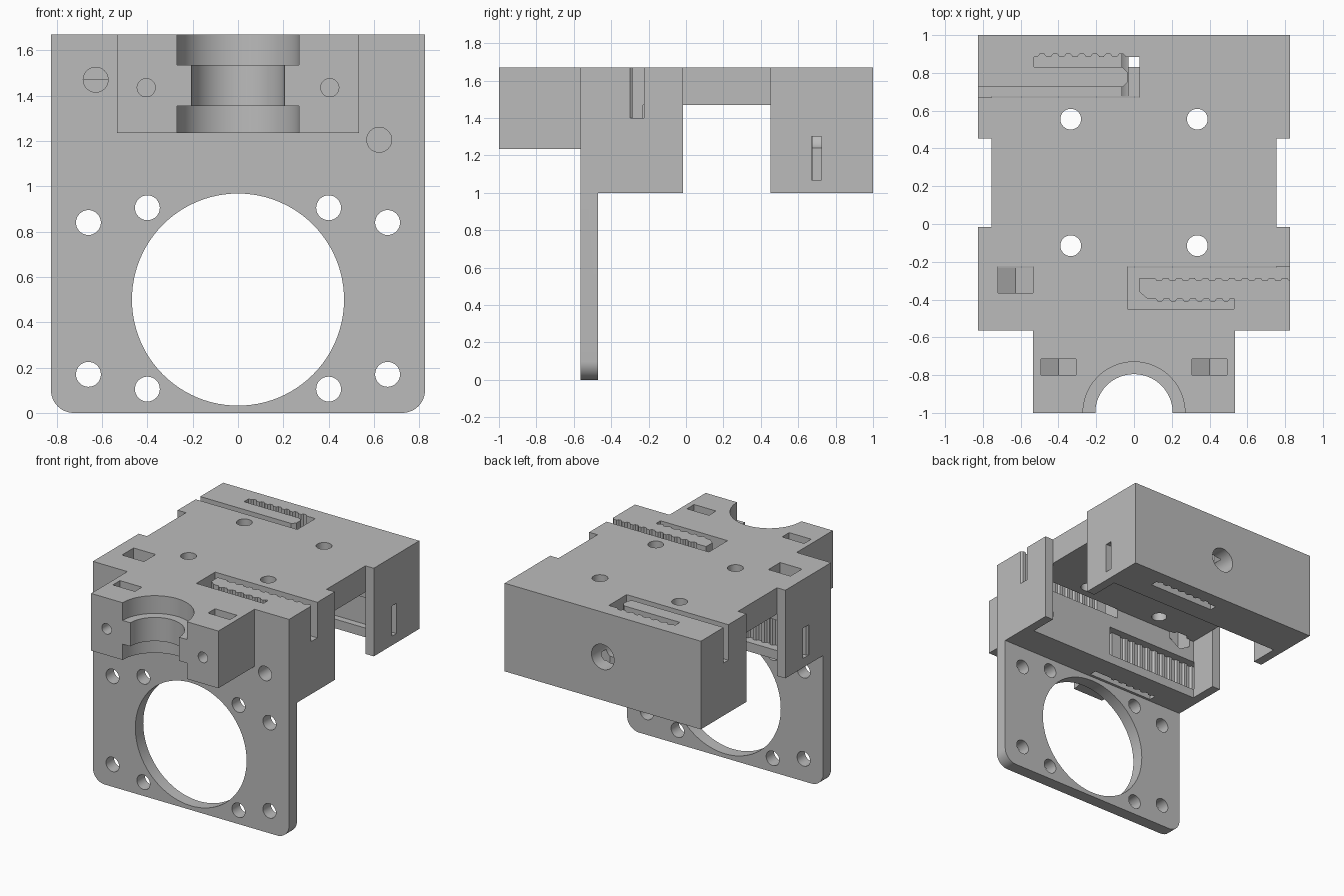
import bpy, bmesh, math
from mathutils import Vector

cube = bpy.data.objects.get("Cube")
if cube:
    bpy.data.objects.remove(cube)

grey = bpy.data.materials.new("plain_grey")
grey.use_nodes = True
GREY = (0.5, 0.5, 0.5, 1)
grey.diffuse_color = GREY
grey.node_tree.nodes["Principled BSDF"].inputs["Base Color"].default_value = GREY


def prism(name, pts, lo, hi, axis="z"):
    """Extrude an outline along z (x, y points) or along y (x, z points)."""
    place = (lambda p: (p[0], p[1], lo)) if axis == "z" else (lambda p: (p[0], lo, p[1]))
    step = Vector((0, 0, hi - lo)) if axis == "z" else Vector((0, hi - lo, 0))
    bm = bmesh.new()
    face = bm.faces.new([bm.verts.new(place(p)) for p in pts])
    top = bmesh.ops.extrude_face_region(bm, geom=[face])["geom"]
    bmesh.ops.translate(bm, vec=step, verts=[v for v in top if isinstance(v, bmesh.types.BMVert)])
    bmesh.ops.recalc_face_normals(bm, faces=bm.faces)
    mesh = bpy.data.meshes.new(name)
    bm.to_mesh(mesh)
    bm.free()
    mesh.materials.append(grey)
    obj = bpy.data.objects.new(name, mesh)
    bpy.context.scene.collection.objects.link(obj)
    return obj


def rect(x0, x1, y0, y1):
    return [(x0, y0), (x1, y0), (x1, y1), (x0, y1)]


def arc(cx, cy, r, start=0, end=360, n=64):
    full = end - start == 360
    steps = n if full else n + 1
    angles = [math.radians(start + (end - start) * i / n) for i in range(steps)]
    return [(cx + r * math.cos(a), cy + r * math.sin(a)) for a in angles]


def combine(target, tool, operation):
    mod = target.modifiers.new(operation, "BOOLEAN")
    mod.operation, mod.solver, mod.object = operation, "EXACT", tool
    bpy.context.view_layer.objects.active = target
    bpy.ops.object.modifier_apply(modifier=mod.name)
    bpy.data.objects.remove(tool)


# Main block, face plate with rounded lower corners, and front clamp block
W, TOP = 0.825, 1.67
carriage = prism("carriage_body", rect(-W, W, -0.52, 1), 1, TOP)
R = 0.1
plate = [(W, TOP), (-W, TOP)] + arc(-W + R, R, R, 180, 270, 12) + arc(W - R, R, R, 270, 360, 12)
combine(carriage, prism("face_plate", plate, -0.565, -0.47, "y"), "UNION")
combine(carriage, prism("clamp_block", rect(-0.535, 0.535, -1, -0.53), 1.235, TOP), "UNION")


def cut(pts, lo, hi, axis="z"):
    cutter = prism("cutter", pts, lo, hi, axis)
    cutter.hide_render = True
    combine(carriage, cutter, "DIFFERENCE")


# Inner cavity and side gaps
cut(rect(-0.755, 0.755, -0.23, 0.675), 0.9, 1.47)
for s in (-1, 1):
    cut(rect(*sorted((s * 0.755, s * 0.9)), -0.015, 0.453), 0.9, 1.8)

# Large opening and mounting holes in the face plate
cut(arc(0, 0.5, 0.468, n=96), -0.7, -0.4, "y")
for s in (-1, 1):
    for x, z in ((0.66, 0.84), (0.66, 0.17), (0.4, 0.905), (0.4, 0.105)):
        cut(arc(s * x, z, 0.055, n=32), -0.7, -0.4, "y")

# Stepped half-round groove in the clamp
for r, lo, hi in ((0.27, 1.1, 1.355), (0.205, 1.3, 1.6), (0.27, 1.535, 1.8)):
    cut(arc(0, -1, r, n=96), lo, hi)


def nut_trap(x, z, y0, y1):
    half, rise = 0.0925, 0.0534
    cut([(x, z - 2 * rise), (x + half, z - rise), (x + half, 1.8), (x - half, 1.8),
         (x - half, z - rise)], y0, y1, "y")


# Clamp screws, long screw holes, nut traps and rear hole
for s in (-1, 1):
    cut(arc(s * 0.405, 1.435, 0.04, n=32), -1.1, -0.75, "y")
    nut_trap(s * 0.4, 1.435, -0.8, -0.715)
    for y in (-0.115, 0.555):
        cut(arc(s * 0.335, y, 0.055, n=32), 1.3, 1.8)
cut(arc(-0.628, 1.47, 0.055, n=32), -0.7, -0.2, "y")
cut(arc(0.623, 1.205, 0.055, n=32), -0.7, -0.2, "y")
nut_trap(-0.628, 1.47, -0.365, -0.225)
cut(arc(0, 1.33, 0.095, n=48), 0.6, 1.1, "y")


def teeth(x0, x1, y, depth):
    """Scalloped line of belt teeth running from x0 to x1."""
    pitch = 0.07
    d = 1 if x1 > x0 else -1
    pts = [(x0, y)]
    for i in range(int((abs(x1 - x0) - 0.01) / pitch)):
        a = x0 + d * (0.02 + i * pitch)
        pts += [(a, y), (a + d * 0.012, y + depth), (a + d * 0.034, y + depth), (a + d * 0.046, y)]
    return pts + [(x1, y)]


def mirrored(pts):
    return [(-x, y) for x, y in pts]


# Looped belt channels: front pair and back pair, the lower ones mirrored
front_tail = teeth(0.53, 0.07, -0.395, -0.015)
front_loop = ([(0.9, -0.225), (-0.035, -0.225), (-0.035, -0.45), (0.53, -0.45)] + front_tail
              + [(0.03, -0.36), (0.03, -0.285)] + teeth(0.09, 0.9, -0.285, -0.015))
back_tail = teeth(-0.53, 0.03, 0.885, 0.015)
back_loop = (back_tail + [(0.03, 0.67), (-0.9, 0.67), (-0.9, 0.725), (-0.06, 0.725), (-0.035, 0.75),
                          (-0.035, 0.805), (-0.06, 0.83), (-0.53, 0.83)])
for loop in (front_loop, back_loop):
    cut(loop, 1.4, 1.8)
    cut(mirrored(loop), 1.07, 1.3)

# Lower channel tails open through the underside
cut(mirrored(front_tail + [(-0.035, -0.395), (-0.035, -0.45), (0.53, -0.45)]), 0.9, 1.15)
cut(mirrored(back_tail + [(0.03, 0.83), (-0.53, 0.83)]), 0.9, 1.15)

# Smooth round holes, crisp edges
bpy.ops.object.select_all(action="DESELECT")
carriage.select_set(True)
bpy.context.view_layer.objects.active = carriage
bpy.ops.object.shade_smooth_by_angle(angle=math.radians(25))
